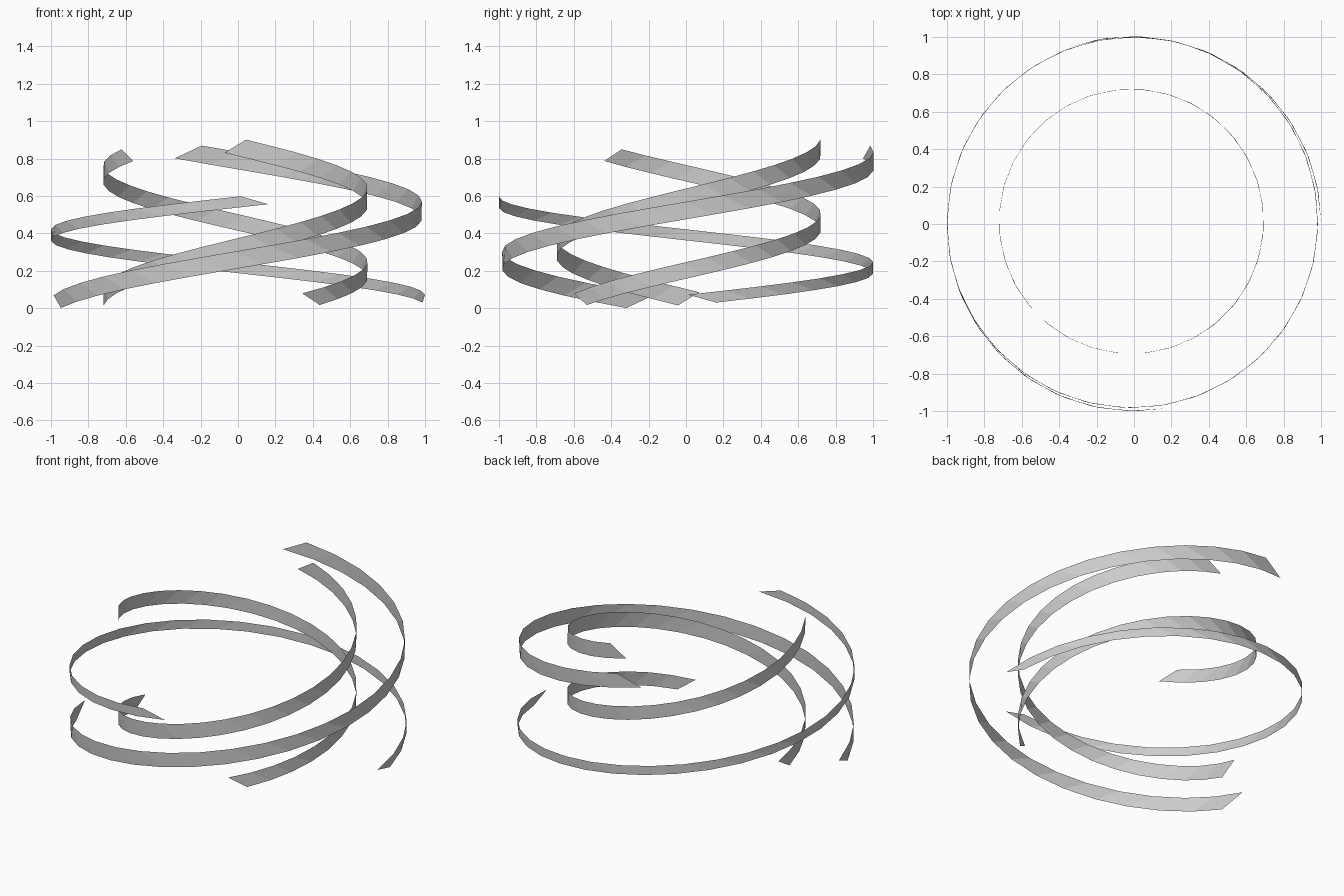
import bpy
from math import cos, sin, radians

if "Cube" in bpy.data.objects:
    bpy.data.objects.remove(bpy.data.objects["Cube"])

SWEEP, SEGMENTS = 270, 24


def ribbon(name, centre, radius, start, z0, z1, half_len, half_h):
    """Thin helical strip; each slanted cross-section lies in the tangent plane."""
    verts, faces = [], []
    for i in range(SEGMENTS + 1):
        t = i / SEGMENTS
        a = radians(start + SWEEP * t)
        z = z0 + (z1 - z0) * t
        for s in (1, -1):  # lower edge leads, upper edge trails
            verts.append((centre[0] + radius * cos(a) - s * half_len * sin(a),
                          centre[1] + radius * sin(a) + s * half_len * cos(a),
                          z - s * half_h))
        if i:
            n = 2 * i
            faces.append((n - 2, n, n + 1, n - 1))
    mesh = bpy.data.meshes.new(name)
    mesh.from_pydata(verts, [], faces)
    mesh.update()
    obj = bpy.data.objects.new(name, mesh)
    bpy.context.collection.objects.link(obj)
    return obj


# Two outer ribbons
ribbon("outer_ribbon_wide", (-0.01, 0.01), 0.99, 195, 0.035, 0.835, 0.075, 0.034)
ribbon("outer_ribbon_narrow", (0, 0), 0.997, 5, 0.051, 0.577, 0.075, 0.021)

# Two inner ribbons
ribbon("inner_ribbon_tall", (-0.014, 0.014), 0.705, 180, 0.050, 0.866, 0.057, 0.035)
ribbon("inner_ribbon_low", (-0.014, 0.014), 0.705, 305, 0.048, 0.818, 0.056, 0.031)
